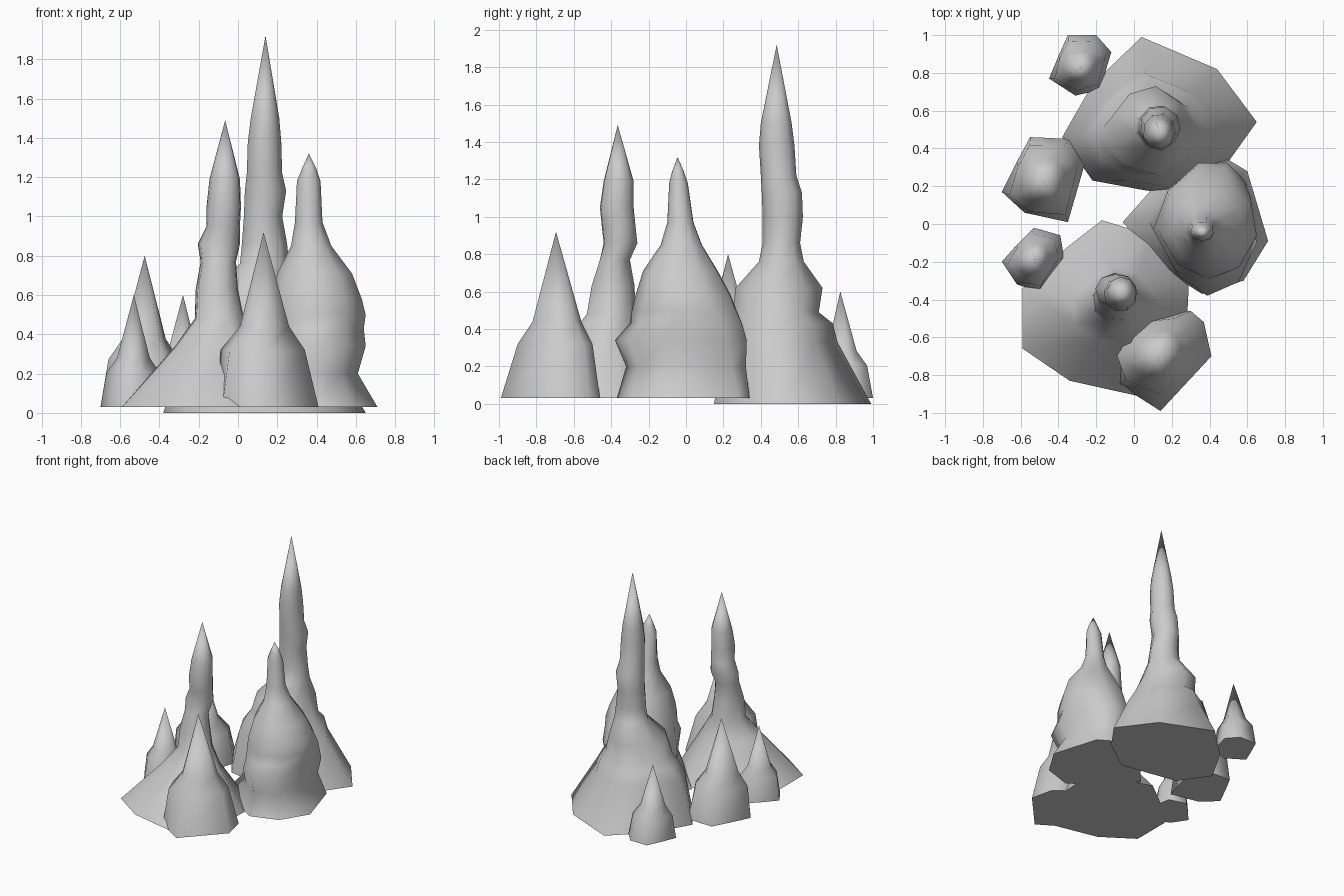
import bpy, bmesh
from math import atan2, cos, sin, tau


def bounds(pts):
    xs, ys = [p[0] for p in pts], [p[1] for p in pts]
    return min(xs), max(xs), min(ys), max(ys)


def unit(pts):
    """Scale points so their bounding box is 0..1 in both directions."""
    x0, x1, y0, y1 = bounds(pts)
    return [((x - x0) / (x1 - x0), (y - y0) / (y1 - y0)) for x, y in pts]


def stalagmite(name, outline, rings, tip, z0=0.03):
    """Loft a base outline through ever rounder rings (z, xmin, xmax, ymin, ymax) to a tip."""
    n = len(outline)
    rough = unit(outline)
    start = atan2(rough[0][1] - 0.5, rough[0][0] - 0.5)
    even = unit([(cos(start + tau * i / n), sin(start + tau * i / n)) for i in range(n)])
    bm = bmesh.new()
    loops = [[bm.verts.new((x, y, z0)) for x, y in outline]]
    for k, (z, a, b, c, d) in enumerate(rings):
        t = min(1, 0.2 + 0.2 * k)
        shape = unit([(p[0] + (q[0] - p[0]) * t, p[1] + (q[1] - p[1]) * t)
                      for p, q in zip(rough, even)])
        loops.append([bm.verts.new((a + (b - a) * u, c + (d - c) * v, z)) for u, v in shape])
    bm.faces.new(loops[0])
    for lo, hi in zip(loops, loops[1:]):
        for i in range(n):
            j = (i + 1) % n
            bm.faces.new((lo[i], lo[j], hi[j], hi[i]))
    top = bm.verts.new(tip)
    for i in range(n):
        bm.faces.new((loops[-1][i], loops[-1][(i + 1) % n], top))
    bmesh.ops.recalc_face_normals(bm, faces=bm.faces)
    # Smooth sides, crisp edge around the flat base
    for f in bm.faces:
        f.smooth = len(f.verts) <= 4
    for v, w in zip(loops[0], loops[0][1:] + loops[0][:1]):
        bm.edges.get((v, w)).smooth = False
    mesh = bpy.data.meshes.new(name)
    bm.to_mesh(mesh)
    bm.free()
    bpy.context.collection.objects.link(bpy.data.objects.new(name, mesh))


def small_stalagmite(name, outline, tip):
    """Short cone with a steep foot: two shrinking rings pulled towards the tip."""
    box = bounds(outline)
    rings = []
    for height, size in ((0.34, 0.82), (0.47, 0.5)):
        rings.append((tip[2] * height,
                      *[tip[k // 2] + (v - tip[k // 2]) * size for k, v in enumerate(box)]))
    stalagmite(name, outline, rings, tip)


# Tallest spire at the back
stalagmite("tall_spire",
           [(0.65, 0.54), (0.44, 0.82), (0.04, 0.99), (-0.22, 0.74),
            (-0.38, 0.46), (-0.22, 0.23), (0.05, 0.18), (0.25, 0.15), (0.50, 0.33)],
           [(0.33, -0.28, 0.46, 0.20, 0.81), (0.43, -0.22, 0.40, 0.23, 0.785),
            (0.49, -0.16, 0.36, 0.25, 0.71), (0.62, -0.12, 0.30, 0.265, 0.73),
            (0.76, 0.01, 0.26, 0.39, 0.63),
            (0.86, 0.02, 0.25, 0.41, 0.61), (1.00, 0.03, 0.225, 0.41, 0.625),
            (1.13, 0.035, 0.245, 0.405, 0.62), (1.22, 0.045, 0.225, 0.40, 0.59),
            (1.38, 0.05, 0.22, 0.39, 0.58), (1.50, 0.065, 0.21, 0.40, 0.565)],
           (0.14, 0.485, 1.92), 0.0)

# Wide-footed spire at the front left
stalagmite("flared_spire",
           [(0.29, -0.33), (0.09, -0.06), (-0.17, 0.02), (-0.35, -0.12), (-0.59, -0.34),
            (-0.59, -0.66), (-0.34, -0.83), (0.02, -0.91), (0.28, -0.52)],
           [(0.34, -0.32, 0.12, -0.64, -0.23), (0.48, -0.22, 0.03, -0.53, -0.27),
            (0.63, -0.215, 0.0, -0.505, -0.275), (0.77, -0.19, -0.01, -0.46, -0.30),
            (0.86, -0.205, 0.01, -0.44, -0.26), (0.95, -0.16, 0.01, -0.45, -0.27),
            (1.05, -0.16, 0.015, -0.46, -0.28), (1.19, -0.145, 0.01, -0.44, -0.28)],
           (-0.065, -0.365, 1.49))

# Bulging spire at the right
stalagmite("bulging_spire",
           [(0.71, -0.09), (0.60, 0.28), (0.50, 0.34), (0.32, 0.33), (0.10, 0.19),
            (-0.06, 0.01), (0.17, -0.25), (0.36, -0.37), (0.58, -0.30)],
           [(0.20, 0.08, 0.61, -0.32, 0.32), (0.34, 0.10, 0.65, -0.38, 0.325),
            (0.43, 0.11, 0.64, -0.30, 0.30), (0.50, 0.13, 0.65, -0.29, 0.27),
            (0.58, 0.16, 0.63, -0.27, 0.24), (0.71, 0.20, 0.58, -0.23, 0.17),
            (0.85, 0.27, 0.475, -0.135, 0.085), (0.97, 0.29, 0.43, -0.10, 0.04),
            (1.18, 0.30, 0.42, -0.09, 0.01), (1.24, 0.325, 0.40, -0.075, -0.01)],
           (0.36, -0.045, 1.32))

# Small stalagmites around the edge
stalagmite("front_stalagmite",
           [(0.41, -0.70), (0.37, -0.52), (0.30, -0.46), (0.16, -0.46), (0.02, -0.52),
            (-0.10, -0.66), (-0.08, -0.85), (0.14, -0.99)],
           [(0.32, -0.09, 0.34, -0.90, -0.50), (0.44, 0.01, 0.26, -0.82, -0.56)],
           (0.13, -0.695, 0.92))
small_stalagmite("left_stalagmite",
                 [(-0.26, 0.32), (-0.33, 0.45), (-0.55, 0.46), (-0.62, 0.33), (-0.70, 0.17),
                  (-0.58, 0.06), (-0.35, 0.01)], (-0.475, 0.225, 0.80))
small_stalagmite("front_left_stalagmite",
                 [(-0.37, -0.18), (-0.39, -0.06), (-0.53, -0.02), (-0.62, -0.11), (-0.70, -0.20),
                  (-0.62, -0.32), (-0.50, -0.36)], (-0.53, -0.18, 0.60))
small_stalagmite("back_left_stalagmite",
                 [(-0.12, 0.91), (-0.20, 1.0), (-0.35, 1.0), (-0.40, 0.89), (-0.45, 0.77),
                  (-0.31, 0.68), (-0.18, 0.71)], (-0.28, 0.825, 0.60))
